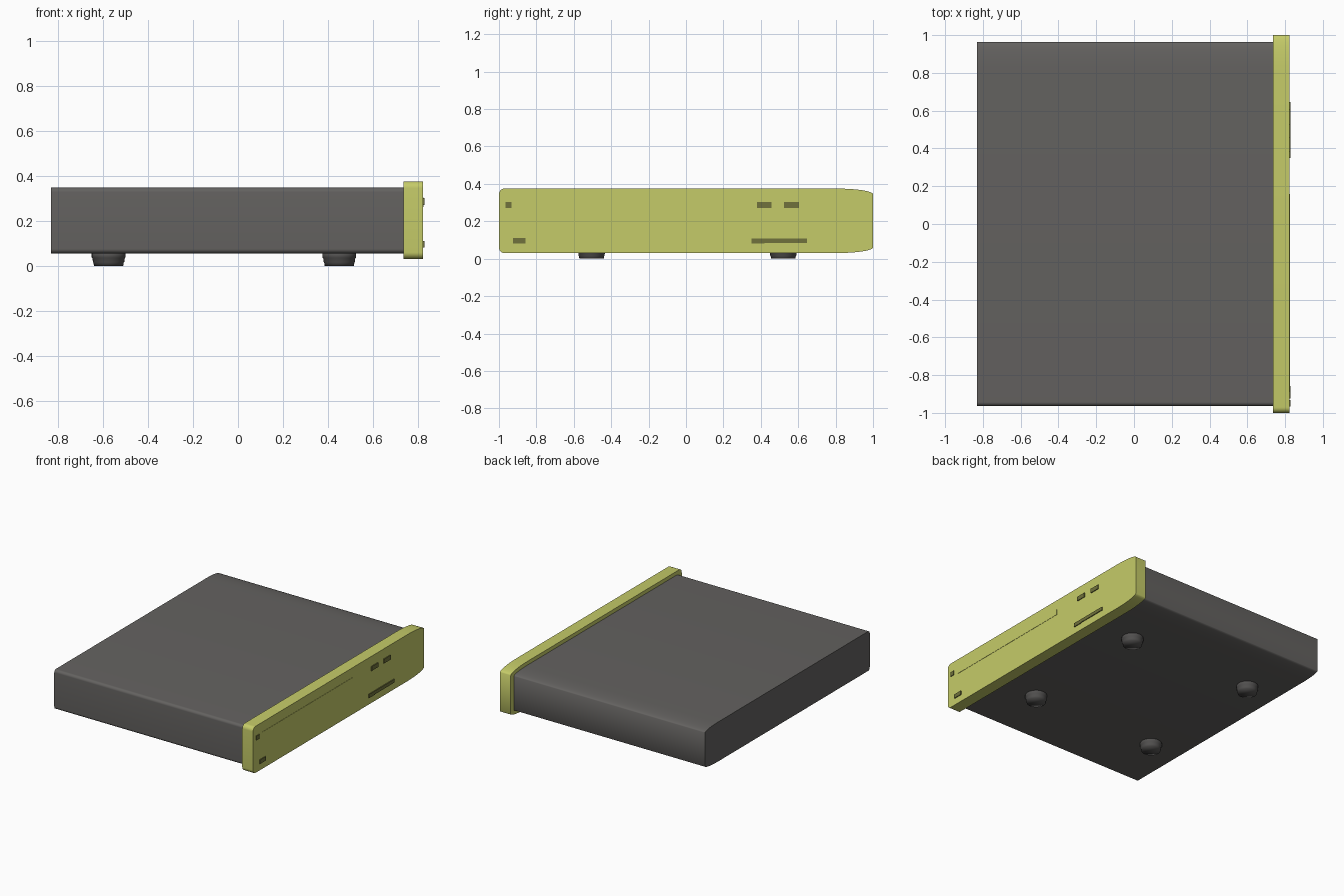
import bpy, bmesh
from math import sin, cos, pi, radians

cube = bpy.data.objects.get("Cube")
if cube:
    bpy.data.objects.remove(cube, do_unlink=True)


def material(name, color):
    m = bpy.data.materials.new(name)
    m.use_nodes = True
    m.diffuse_color = (*color, 1)
    m.node_tree.nodes["Principled BSDF"].inputs["Base Color"].default_value = (*color, 1)
    return m


GREY = material("dark grey casing", (0.127, 0.122, 0.117))
LIME = material("lime faceplate", (0.56, 0.60, 0.14))
OLIVE = material("dark olive controls", (0.16, 0.165, 0.045))
RUBBER = material("rubber feet", (0.085, 0.082, 0.08))


def finish(name, bm, mat, angle=40):
    bmesh.ops.recalc_face_normals(bm, faces=bm.faces)
    mesh = bpy.data.meshes.new(name)
    bm.to_mesh(mesh)
    bm.free()
    mesh.materials.append(mat)
    ob = bpy.data.objects.new(name, mesh)
    bpy.context.collection.objects.link(ob)
    if angle:
        bpy.ops.object.select_all(action='DESELECT')
        bpy.context.view_layer.objects.active = ob
        ob.select_set(True)
        bpy.ops.object.shade_smooth_by_angle(angle=radians(angle))
    return ob


def slab(name, mat, x0, x1, half_y, z0, z1, small, long_y, long_z):
    """Extruded profile: tight corners at -y, long swept corners at +y."""
    corners = [(1, 1, long_y, long_z), (-1, 1, small, small),
               (-1, -1, small, small), (1, -1, long_y, long_z)]
    outline = []
    for k, (sy, sz, ry, rz) in enumerate(corners):
        cy = sy * (half_y - ry)
        cz = z1 - rz if sz > 0 else z0 + rz
        for i in range(9):
            a = (k + i / 8) * pi / 2
            outline.append((cy + ry * cos(a), cz + rz * sin(a)))
    bm = bmesh.new()
    face = bm.faces.new([bm.verts.new((x0, y, z)) for y, z in outline])
    ext = bmesh.ops.extrude_face_region(bm, geom=[face])
    moved = [v for v in ext["geom"] if isinstance(v, bmesh.types.BMVert)]
    bmesh.ops.translate(bm, vec=(x1 - x0, 0, 0), verts=moved)
    return finish(name, bm, mat)


def box(name, mat, x0, x1, y0, y1, z0, z1):
    bm = bmesh.new()
    bmesh.ops.create_cube(bm, size=1)
    for v in bm.verts:
        v.co = (x0 + (v.co.x + .5) * (x1 - x0),
                y0 + (v.co.y + .5) * (y1 - y0),
                z0 + (v.co.z + .5) * (z1 - z0))
    return finish(name, bm, mat, 0)


def foot(name, x, y):
    """Stepped, tapered round foot."""
    rings = [(.075, .06), (.075, .037), (.071, .032), (.07, .018), (.067, .013), (.065, 0)]
    n = 32
    bm = bmesh.new()
    loops = [[bm.verts.new((x + r * cos(2 * pi * i / n), y + r * sin(2 * pi * i / n), z))
              for i in range(n)] for r, z in rings]
    for a, b in zip(loops, loops[1:]):
        for i in range(n):
            bm.faces.new((a[i], a[(i + 1) % n], b[(i + 1) % n], b[i]))
    bm.faces.new(loops[0])
    bm.faces.new(loops[-1])
    return finish(name, bm, RUBBER, 100)


# Casing and faceplate
slab("casing", GREY, -.83, .74, .963, .055, .347, .02, .15, .022)
slab("faceplate", LIME, .735, .823, 1.0, .03, .375, .03, .2, .03)

# Disc tray, barely proud of the faceplate
box("disc_tray", LIME, .80, .825, -.89, .16, .262, .303)

# Buttons, lamps and card slot
controls = {
    "power_button": (-.965, -.932, .27, .302),
    "headphone_button": (-.925, -.857, .08, .11),
    "eject_button": (.38, .458, .27, .302),
    "play_button": (.525, .605, .27, .302),
    "display_strip": (.42, .647, .083, .108),
    "display_strip_end": (.35, .42, .08, .108),
}
for name, (y0, y1, z0, z1) in controls.items():
    box(name, OLIVE, .81, .829, y0, y1, z0, z1)

# Feet
for xn, x in (("right", -.575), ("left", .45)):
    for yn, y in (("front", -.505), ("back", .52)):
        foot(f"{yn}_{xn}_foot", x, y)
